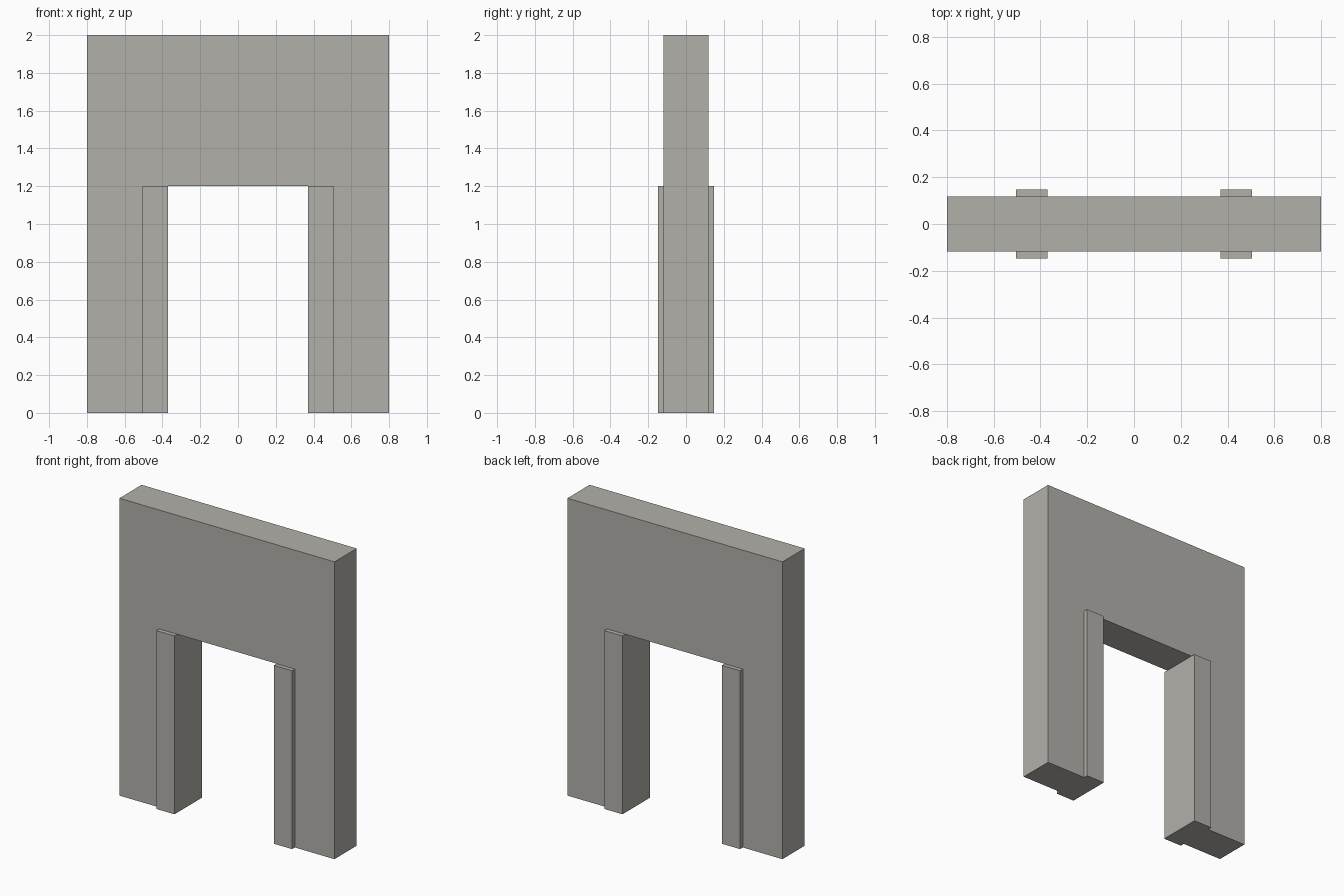
import bpy
import bmesh

if "Cube" in bpy.data.objects:
    bpy.data.objects.remove(bpy.data.objects["Cube"])

HALF_W, HALF_D, TOP = 0.80, 0.118, 2.0      # wall slab
OPEN_X, JAMB_X, OPEN_Z = 0.37, 0.505, 1.2   # doorway and jamb limits
JAMB_D = 0.147

stone = bpy.data.materials.new("warm grey stone")
stone.diffuse_color = (0.445, 0.434, 0.402, 1)
stone.use_nodes = True
stone.node_tree.nodes["Principled BSDF"].inputs["Base Color"].default_value = stone.diffuse_color


def extrude_profile(name, points, half_depth):
    """Extrude an x-z outline symmetrically along y."""
    bm = bmesh.new()
    face = bm.faces.new([bm.verts.new((x, -half_depth, z)) for x, z in points])
    new = bmesh.ops.extrude_face_region(bm, geom=[face])["geom"]
    verts = [v for v in new if isinstance(v, bmesh.types.BMVert)]
    bmesh.ops.translate(bm, verts=verts, vec=(0, 2 * half_depth, 0))
    bmesh.ops.recalc_face_normals(bm, faces=bm.faces)
    mesh = bpy.data.meshes.new(name)
    bm.to_mesh(mesh)
    bm.free()
    mesh.materials.append(stone)
    obj = bpy.data.objects.new(name, mesh)
    bpy.context.collection.objects.link(obj)
    return obj


# Wall with a rectangular doorway, cut back to receive the jambs
extrude_profile("wall", [
    (-HALF_W, 0), (-JAMB_X, 0), (-JAMB_X, OPEN_Z), (JAMB_X, OPEN_Z),
    (JAMB_X, 0), (HALF_W, 0), (HALF_W, TOP), (-HALF_W, TOP)], HALF_D)

# Door jambs, standing slightly proud of both wall faces
for side, s in (("left", -1), ("right", 1)):
    extrude_profile(f"{side}_jamb", [
        (s * OPEN_X, 0), (s * JAMB_X, 0),
        (s * JAMB_X, OPEN_Z), (s * OPEN_X, OPEN_Z)], JAMB_D)
